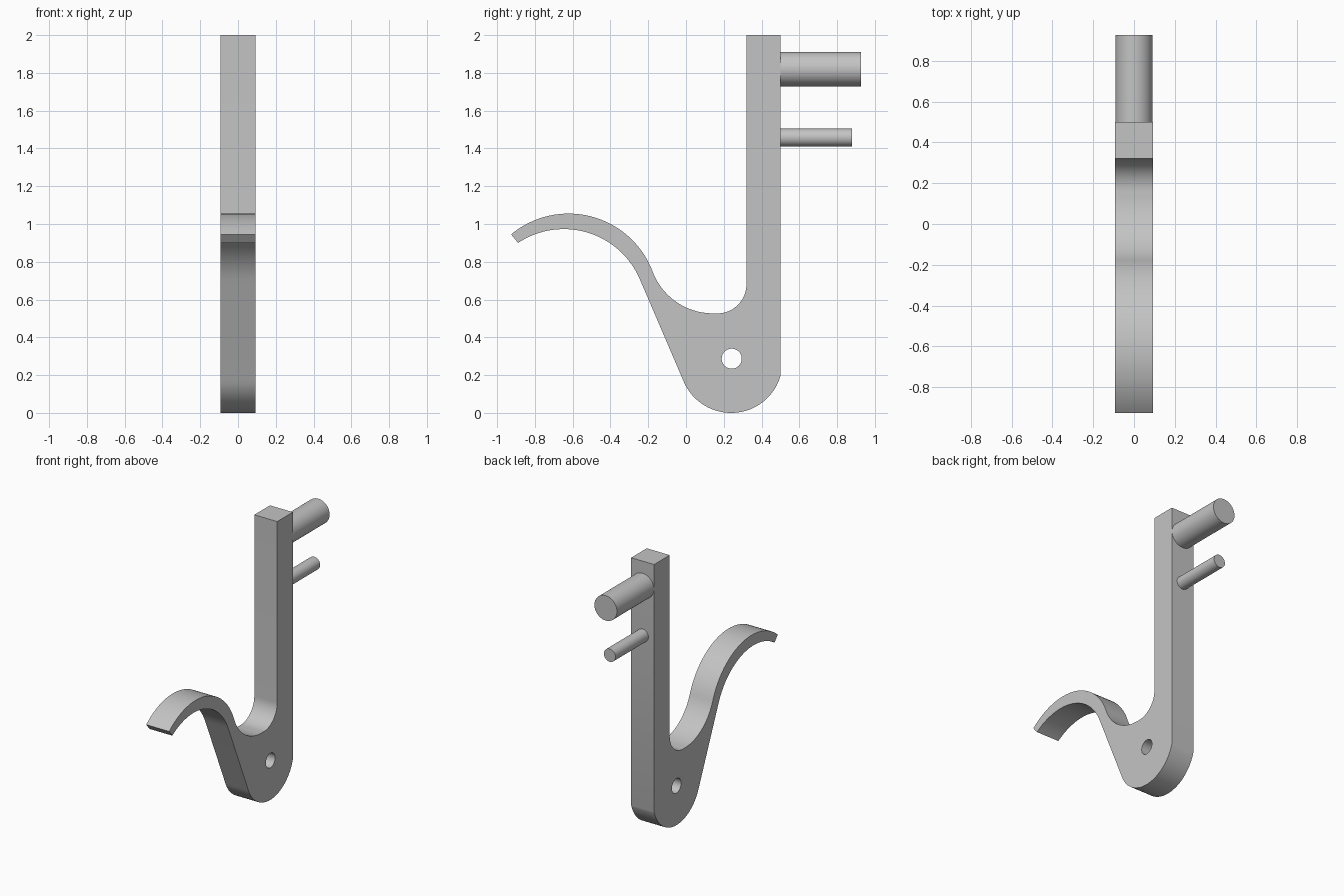
import bpy, bmesh, math
from mathutils import Matrix, Vector

if "Cube" in bpy.data.objects:
    bpy.data.objects.remove(bpy.data.objects["Cube"])

HALF_WIDTH = 0.0925

grey = bpy.data.materials.new("plain_grey")
grey.use_nodes = True
grey.diffuse_color = (0.55, 0.55, 0.55, 1)
grey.node_tree.nodes["Principled BSDF"].inputs["Base Color"].default_value = grey.diffuse_color


def arc(start, middle, end, steps=20):
    """Points on the circular arc running through three points."""
    a, b, c = Vector(start), Vector(middle), Vector(end)
    u, v = b - a, c - a
    d = 2 * u.cross(v)
    centre = a + Vector((v.y * u.dot(u) - u.y * v.dot(v),
                         u.x * v.dot(v) - v.x * u.dot(u))) / d
    first, last = a - centre, c - centre
    sweep = math.atan2(last.y, last.x) - math.atan2(first.y, first.x)
    sweep = sweep % math.tau if d > 0 else -(-sweep % math.tau)
    return [centre + Matrix.Rotation(sweep * i / steps, 2) @ first
            for i in range(steps + 1)]


def smooth(obj):
    bpy.ops.object.select_all(action='DESELECT')
    obj.select_set(True)
    bpy.context.view_layer.objects.active = obj
    bpy.ops.object.shade_smooth_by_angle(angle=math.radians(30))


def add_object(name, bm):
    mesh = bpy.data.meshes.new(name)
    bm.to_mesh(mesh)
    bm.free()
    mesh.materials.clear()
    mesh.materials.append(grey)
    obj = bpy.data.objects.new(name, mesh)
    bpy.context.collection.objects.link(obj)
    smooth(obj)
    return obj


def plate(name, outlines):
    """Fill closed outlines given as (y, z) and thicken them along x."""
    curve = bpy.data.curves.new(name + "_profile", 'CURVE')
    curve.dimensions = '2D'
    curve.fill_mode = 'BOTH'
    curve.extrude = HALF_WIDTH
    for outline in outlines:
        spline = curve.splines.new('POLY')
        spline.points.add(len(outline) - 1)
        for point, co in zip(spline.points, outline):
            point.co = (co[0], co[1], 0, 1)
        spline.use_cyclic_u = True
    helper = bpy.data.objects.new(name + "_profile", curve)
    filled = bpy.data.meshes.new_from_object(helper)
    bm = bmesh.new()
    bm.from_mesh(filled)
    bpy.data.objects.remove(helper)
    bpy.data.curves.remove(curve)
    bpy.data.meshes.remove(filled)
    bmesh.ops.remove_doubles(bm, verts=bm.verts, dist=0.0005)
    for v in bm.verts:
        v.co = (v.co.z, v.co.x, v.co.y)
    bmesh.ops.recalc_face_normals(bm, faces=bm.faces)
    return add_object(name, bm)


def peg(name, radius, z, y_end, y_start=0.49):
    bm = bmesh.new()
    place = (Matrix.Translation((0, (y_start + y_end) / 2, z))
             @ Matrix.Rotation(math.pi / 2, 4, 'X'))
    bmesh.ops.create_cone(bm, cap_ends=True, segments=48, radius1=radius,
                          radius2=radius, depth=y_end - y_start, matrix=place)
    return add_object(name, bm)


# Lever: upright post, rounded foot and curled hook in one outline
post = [(0.5, 2.0), (0.32, 2.0)]
inner_corner = arc((0.32, 0.68), (0.273, 0.57), (0.15, 0.527))
bowl = arc((0.15, 0.527), (-0.04, 0.58), (-0.18, 0.757))
hook_top = arc((-0.18, 0.757), (-0.61, 1.055), (-0.926, 0.945), 32)
hook_under = arc((-0.889, 0.90), (-0.645, 0.973), (-0.243, 0.704), 32)
foot_front = arc((-0.016, 0.175), (0.08, 0.051), (0.24, 0))
foot_back = arc((0.24, 0), (0.41, 0.06), (0.5, 0.195))
outline = (post + inner_corner + bowl[1:] + hook_top[1:] + hook_under
           + foot_front + foot_back[1:])

# Pivot hole through the foot
hole = [(0.242 + 0.053 * math.cos(math.tau * i / 40),
         0.287 + 0.053 * math.sin(math.tau * i / 40)) for i in range(40)]
plate("hook_lever", [outline, hole])

# Round pegs on the back of the post
peg("large_peg", 0.091, 1.82, 0.926)
peg("small_peg", 0.047, 1.458, 0.88)
